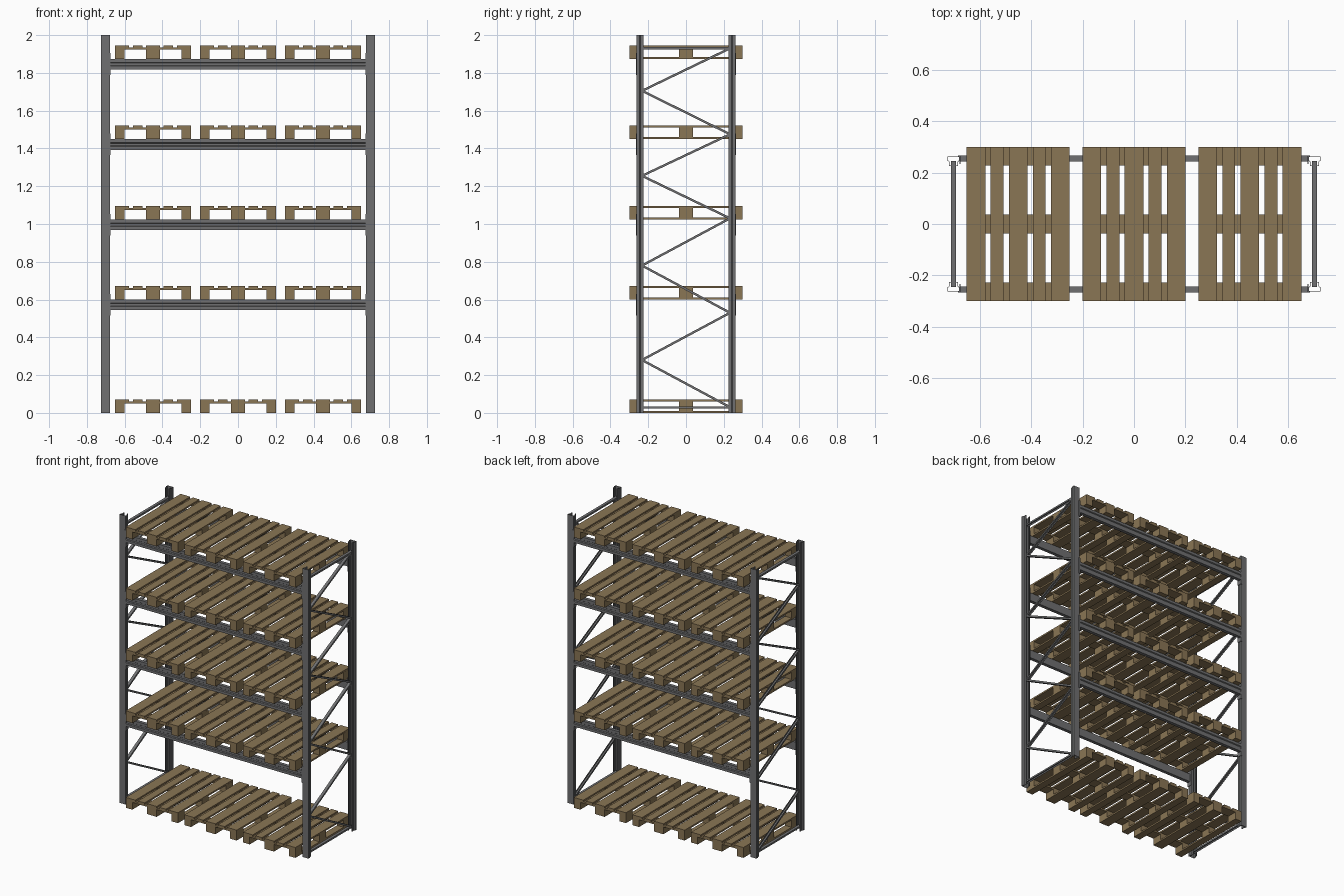
import bpy, bmesh
from mathutils import Vector

if "Cube" in bpy.data.objects:
    bpy.data.objects.remove(bpy.data.objects["Cube"])


def material(name, rgb):
    m = bpy.data.materials.new(name)
    m.diffuse_color = (*rgb, 1)
    m.use_nodes = True
    m.node_tree.nodes["Principled BSDF"].inputs["Base Color"].default_value = m.diffuse_color
    return m


STEEL = material("grey steel", (0.16, 0.162, 0.166))
WOOD = material("pallet wood", (0.255, 0.18, 0.09))


def add_box(bm, x0, x1, y0, y1, z0, z1):
    vs = bmesh.ops.create_cube(bm, size=1)["verts"]
    for v in vs:
        v.co = ((x0 + x1) / 2 + v.co.x * (x1 - x0),
                (y0 + y1) / 2 + v.co.y * (y1 - y0),
                (z0 + z1) / 2 + v.co.z * (z1 - z0))


def add_prism(bm, profile, a, b, u):
    """Extrude a closed 2D profile from a to b; u is the profile's first axis."""
    a, b, u = Vector(a), Vector(b), Vector(u)
    v = (b - a).normalized().cross(u)
    rings = [[bm.verts.new(p + u * s + v * t) for s, t in profile] for p in (a, b)]
    n = len(profile)
    for i in range(n):
        j = (i + 1) % n
        bm.faces.new((rings[0][i], rings[0][j], rings[1][j], rings[1][i]))
    bm.faces.new(rings[0][::-1])
    bm.faces.new(rings[1])


def finish(bm, mat, name):
    bmesh.ops.recalc_face_normals(bm, faces=bm.faces)
    me = bpy.data.meshes.new(name)
    bm.to_mesh(me)
    bm.free()
    me.materials.append(mat)
    return me


def place(me, name, loc=(0, 0, 0)):
    ob = bpy.data.objects.new(name, me)
    ob.location = loc
    bpy.context.collection.objects.link(ob)
    return ob


HEIGHT, POST_X, POST_Y = 2.0, 0.701, 0.262
SHELVES = [0.600, 1.024, 1.449, 1.874]

# upright posts: folded sheet profile, open towards the inside of the frame
outer = [(0.023, 0), (0.023, 0.016), (0.017, 0.021), (0.017, 0.036), (0.010, 0.036)]
inner = [(0.010, 0.034), (0.015, 0.034), (0.015, 0.020), (0.021, 0.015), (0.021, 0.002)]
half = outer + inner
post = half + [(-x, y) for x, y in reversed(half)]
for sx in (-1, 1):
    for sy in (-1, 1):
        bm = bmesh.new()
        prof = [(x, -sy * y) for x, y in post]
        add_prism(bm, prof, (sx * POST_X, sy * POST_Y, 0),
                  (sx * POST_X, sy * POST_Y, HEIGHT), (1, 0, 0))
        place(finish(bm, STEEL, "post"), "upright_post")

# side bracing: small channels, two level struts and a zigzag
channel = [(-0.010, -0.006), (0.010, -0.006), (0.010, 0.006), (0.008, 0.006),
           (0.008, -0.004), (-0.008, -0.004), (-0.008, 0.006), (-0.010, 0.006)]
zig = [0.03, 0.28, 0.53, 0.78, 1.03, 1.255, 1.475, 1.705, 1.93]
for sx in (-1, 1):
    x = sx * 0.701
    bm = bmesh.new()
    for z in (0.028, 1.93):
        add_prism(bm, channel, (x, -0.245, z), (x, 0.245, z), (1, 0, 0))
    for i in range(len(zig) - 1):
        s = 1 if i % 2 == 0 else -1
        add_prism(bm, channel, (x, s * 0.233, zig[i]), (x, -s * 0.233, zig[i + 1]), (1, 0, 0))
    place(finish(bm, STEEL, "bracing"), "side_bracing")

# load beams with a grooved outer face and hooked end plates
beam = [(0.243, -0.056), (0.266, -0.056), (0.266, -0.038), (0.260, -0.034),
        (0.260, -0.022), (0.266, -0.018), (0.266, 0), (0.243, 0)]
for sy in (-1, 1):
    bm = bmesh.new()
    add_prism(bm, [(sy * y, z) for y, z in beam], (-0.677, 0, 0), (0.677, 0, 0), (0, 1, 0))
    for sx in (-1, 1):
        ya, yb = sorted((sy * 0.234, sy * 0.266))
        xa, xb = sorted((sx * 0.674, sx * 0.678))
        add_box(bm, xa, xb, ya, yb, -0.085, 0.03)
        ya, yb = sorted((sy * 0.2625, sy * 0.266))
        xa, xb = sorted((sx * 0.674, sx * 0.684))
        add_box(bm, xa, xb, ya, yb, -0.085, 0.03)
    me = finish(bm, STEEL, "beam")
    for z in SHELVES:
        place(me, "load_beam", (0, 0, z))

# pallet: three runners, nine blocks, three cross boards, five deck boards
bm = bmesh.new()
runners = [(-0.20, -0.15), (-0.036, 0.036), (0.15, 0.20)]
rows = [(-0.30, -0.2275), (-0.036, 0.036), (0.2275, 0.30)]
for x0, x1 in runners:
    add_box(bm, x0, x1, -0.30, 0.30, 0, 0.011)
    for y0, y1 in rows:
        add_box(bm, x0, x1, y0, y1, 0.011, 0.050)
for y0, y1 in rows:
    add_box(bm, -0.20, 0.20, y0, y1, 0.050, 0.061)
x = -0.20
for w in (0.0725, 0.05, 0.0725, 0.05, 0.0725):
    add_box(bm, x, x + w, -0.30, 0.30, 0.061, 0.072)
    x += w + 0.0206
pallet = finish(bm, WOOD, "pallet")
for z in [0.0] + SHELVES:
    for px in (-0.45, 0, 0.45):
        place(pallet, "pallet", (px, 0, z))
